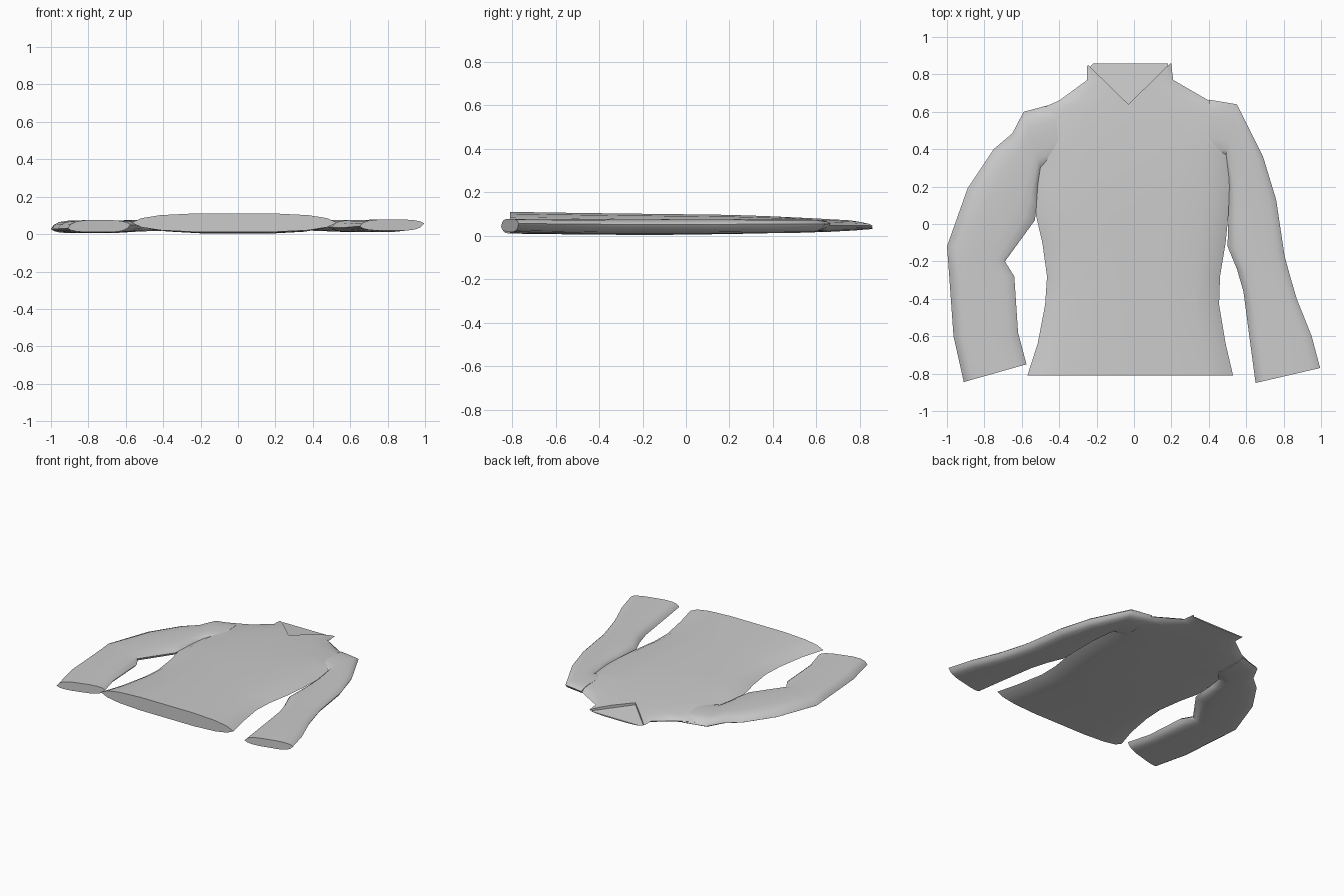
import bpy, bmesh
from mathutils import Vector

cube = bpy.data.objects.get("Cube")
if cube:
    bpy.data.objects.remove(cube)

fabric = bpy.data.materials.new("light_grey_fabric")
fabric.use_nodes = True
GREY = (0.6, 0.6, 0.6, 1)
fabric.diffuse_color = GREY
fabric.node_tree.nodes["Principled BSDF"].inputs["Base Color"].default_value = GREY

# Flattened cloth section: fraction across the width, fullness of the cloth
SECTION = [(0.05, 0.5), (0.14, 0.82), (0.3, 1), (0.5, 1), (0.7, 1), (0.86, 0.82), (0.95, 0.5)]


def finish(name, bm):
    bmesh.ops.recalc_face_normals(bm, faces=bm.faces[:])
    mesh = bpy.data.meshes.new(name)
    bm.to_mesh(mesh)
    bm.free()
    mesh.materials.append(fabric)
    obj = bpy.data.objects.new(name, mesh)
    bpy.context.collection.objects.link(obj)
    return obj


def smooth(obj, angle=0.7):
    bpy.ops.object.select_all(action="DESELECT")
    obj.select_set(True)
    bpy.context.view_layer.objects.active = obj
    bpy.ops.object.shade_smooth_by_angle(angle=angle)


def loft(name, rows, edge_a=0.5, edge_b=0.5):
    """Each row: edge point a, edge point b, lower and upper height."""
    bm = bmesh.new()
    rings = []
    for a, b, low, high in rows:
        a, b = Vector(a), Vector(b)

        def point(t, side):
            p = a.lerp(b, t)
            edge = low + (high - low) * (edge_a + (edge_b - edge_a) * t)
            full = dict(SECTION).get(t, 0)
            target = high if side > 0 else low
            return bm.verts.new((p.x, p.y, edge + (target - edge) * full))

        ts = [t for t, _ in SECTION]
        ring = [point(0, 1)] + [point(t, 1) for t in ts] + [point(1, 1)]
        ring += [point(t, -1) for t in reversed(ts)]
        rings.append(ring)
    n = len(rings[0])
    for r, s in zip(rings, rings[1:]):
        for i in range(n):
            j = (i + 1) % n
            bm.faces.new((r[i], r[j], s[j], s[i]))
    bm.faces.new(rings[0])
    bm.faces.new(rings[-1])
    return finish(name, bm)


# Body with shoulders and standing neck: y, right edge, left edge, low, high
body_rows = [
    (-0.81, -0.57, 0.53, 0.012, 0.11),
    (-0.64, -0.515, 0.49, 0.01, 0.107),
    (-0.43, -0.475, 0.455, 0.006, 0.104),
    (-0.28, -0.465, 0.46, 0.004, 0.102),
    (-0.1, -0.49, 0.49, 0.004, 0.1),
    (0.05, -0.525, 0.505, 0.006, 0.098),
    (0.2, -0.515, 0.51, 0.008, 0.096),
    (0.38, -0.5, 0.5, 0.012, 0.09),
    (0.59, -0.56, 0.54, 0.016, 0.08),
    (0.66, -0.4, 0.4, 0.018, 0.076),
    (0.77, -0.25, 0.21, 0.024, 0.07),
    (0.845, -0.25, 0.2, 0.03, 0.062),
    (0.858, -0.24, 0.2, 0.03, 0.06),
]
body = loft("shirt_body", [((l, y), (r, y), lo, hi) for y, l, r, lo, hi in body_rows])

# V-shaped neck opening with a floor sloping down to the back of the collar
bm = bmesh.new()
outline = [(-0.03, 0.64, 0.062), (0.21, 0.875, 0.037), (-0.26, 0.865, 0.037)]
floor = [bm.verts.new(p) for p in outline]
lid = [bm.verts.new((x, y, 0.3)) for x, y, _ in outline]
bm.faces.new(floor)
bm.faces.new(lid)
for i in range(3):
    j = (i + 1) % 3
    bm.faces.new((floor[i], floor[j], lid[j], lid[i]))
cutter = finish("neck_cutter", bm)
cutter.hide_render = True
cut = body.modifiers.new("neck_opening", "BOOLEAN")
cut.object = cutter
cut.operation = "DIFFERENCE"
cut.solver = "EXACT"
smooth(body)
bpy.ops.object.modifier_apply(modifier=cut.name)
bpy.data.objects.remove(cutter)
smooth(body)

# Bent right sleeve: inner edge, outer edge, low, high
right_sleeve = loft("right_sleeve", [
    ((-0.4, 0.36), (-0.42, 0.645), 0.018, 0.076),
    ((-0.5, 0.3), (-0.59, 0.6), 0.014, 0.076),
    ((-0.515, 0.2), (-0.65, 0.485), 0.012, 0.074),
    ((-0.52, 0.1), (-0.75, 0.4), 0.01, 0.074),
    ((-0.53, 0.02), (-0.89, 0.19), 0.007, 0.074),
    ((-0.69, -0.2), (-1.0, -0.12), 0.005, 0.072),
    ((-0.64, -0.28), (-0.99, -0.25), 0.005, 0.072),
    ((-0.62, -0.58), (-0.965, -0.6), 0.007, 0.073),
    ((-0.575, -0.75), (-0.91, -0.845), 0.01, 0.075),
], edge_a=0.62, edge_b=0.32)
smooth(right_sleeve)

# Straighter left sleeve
left_sleeve = loft("left_sleeve", [
    ((0.4, 0.36), (0.4, 0.665), 0.018, 0.076),
    ((0.49, 0.36), (0.55, 0.64), 0.014, 0.076),
    ((0.505, 0.2), (0.69, 0.36), 0.012, 0.076),
    ((0.505, 0.03), (0.76, 0.13), 0.01, 0.075),
    ((0.5, -0.12), (0.805, -0.17), 0.01, 0.075),
    ((0.55, -0.24), (0.835, -0.28), 0.01, 0.075),
    ((0.585, -0.36), (0.87, -0.4), 0.01, 0.076),
    ((0.61, -0.55), (0.95, -0.6), 0.013, 0.077),
    ((0.65, -0.85), (0.995, -0.77), 0.018, 0.078),
], edge_a=0.4, edge_b=0.65)
smooth(left_sleeve)
